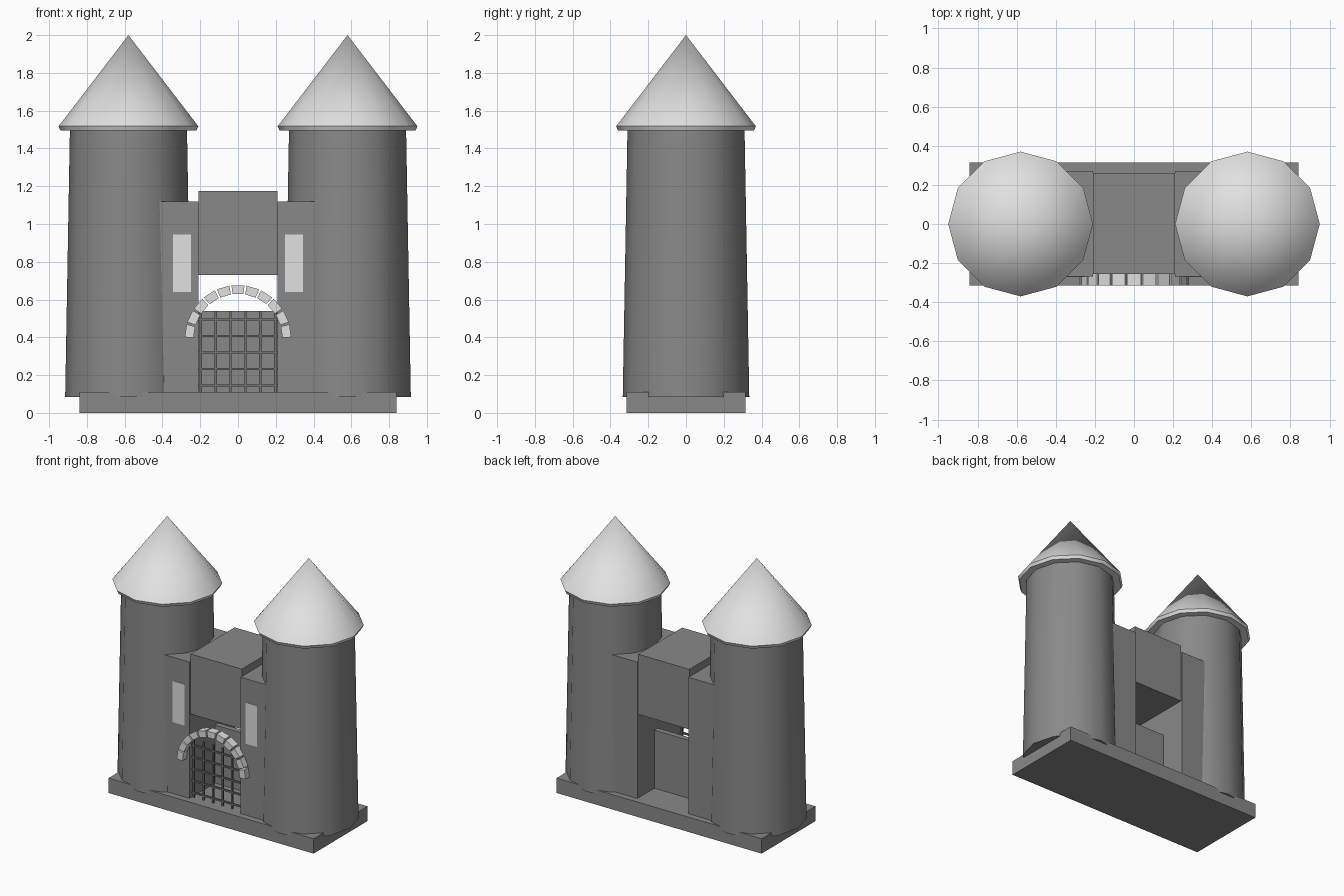
import bpy
import bmesh
import math

if "Cube" in bpy.data.objects:
    bpy.data.objects.remove(bpy.data.objects["Cube"])


def make_material(name, value):
    mat = bpy.data.materials.new(name)
    mat.use_nodes = True
    colour = (value, value, value, 1)
    mat.diffuse_color = colour
    mat.node_tree.nodes["Principled BSDF"].inputs["Base Color"].default_value = colour
    return mat


STONE = make_material("grey stone", 0.25)
PALE = make_material("pale stone", 0.75)
IRON = make_material("dark iron", 0.17)


def finish(name, bm, mat, smooth=False):
    bmesh.ops.recalc_face_normals(bm, faces=bm.faces)
    mesh = bpy.data.meshes.new(name)
    bm.to_mesh(mesh)
    bm.free()
    mesh.materials.append(mat)
    obj = bpy.data.objects.new(name, mesh)
    bpy.context.collection.objects.link(obj)
    if smooth:
        bpy.ops.object.select_all(action='DESELECT')
        obj.select_set(True)
        bpy.context.view_layer.objects.active = obj
        bpy.ops.object.shade_smooth_by_angle(angle=math.radians(35))
    return obj


def add_box(bm, x, y, z):
    """Add a box given its (low, high) range on each axis."""
    verts = bmesh.ops.create_cube(bm, size=1)["verts"]
    for v in verts:
        for axis, (low, high) in enumerate((x, y, z)):
            v.co[axis] = low if v.co[axis] < 0 else high
    return verts


def box(name, x, y, z, mat):
    bm = bmesh.new()
    add_box(bm, x, y, z)
    return finish(name, bm, mat)


def turned(name, x, profile, mat, sides=12):
    """Sweep (radius, height) points around a vertical axis; radius 0 is a tip."""
    bm = bmesh.new()
    rings = []
    for r, z in profile:
        count = sides if r else 1
        rings.append([bm.verts.new((x + r * math.cos(math.tau * i / sides),
                                    r * math.sin(math.tau * i / sides), z))
                      for i in range(count)])
    for low, high in zip(rings, rings[1:]):
        for i in range(sides):
            j = (i + 1) % sides
            if len(high) == 1:
                bm.faces.new((low[i], low[j], high[0]))
            else:
                bm.faces.new((low[i], low[j], high[j], high[i]))
    bm.faces.new(rings[0][::-1])
    if len(rings[-1]) > 1:
        bm.faces.new(rings[-1])
    return finish(name, bm, mat, smooth=True)


# Ground slab and the block bridging the gateway
box("base_slab", (-0.84, 0.84), (-0.315, 0.315), (0, 0.11), STONE)
box("gatehouse_block", (-0.21, 0.21), (-0.255, 0.26), (0.73, 1.175), STONE)
box("gate_panel", (-0.21, 0.21), (0.03, 0.07), (0.11, 0.54), STONE)

# Towers, roofs, side walls and windows on each side
for side, s in (("left", 1), ("right", -1)):
    turned(side + "_tower", s * 0.58, [(0.335, 0.085), (0.31, 1.5)], STONE)
    turned(side + "_roof", s * 0.58,
           [(0.36, 1.495), (0.37, 1.518), (0.36, 1.53), (0, 2)], PALE)
    box(side + "_gate_wall", sorted((s * 0.21, s * 0.5)), (-0.268, 0.27),
        (0.1, 1.12), STONE)
    box(side + "_window", sorted((s * 0.25, s * 0.345)), (-0.271, -0.265),
        (0.64, 0.945), PALE)

# Arch of separate wedge stones
STONES = 11
step = math.pi / STONES
bm = bmesh.new()
for i in range(STONES):
    mid = (i + 0.5) * step
    for v in add_box(bm, (-1, 1), (-0.315, -0.255), (0.235, 0.282)):
        radius = v.co.z
        angle = mid - v.co.x * step * 0.43
        v.co.x = radius * math.cos(angle)
        v.co.z = 0.395 + radius * math.sin(angle)
finish("arch_stones", bm, PALE)

# Portcullis grid
bm = bmesh.new()
half = 0.006
for i in range(6):
    x = -0.197 + i * 0.0788
    add_box(bm, (x - half, x + half), (-0.24, -0.228), (0.1, 0.54))
for i in range(5):
    z = 0.145 + i * 0.0875
    add_box(bm, (-0.21, 0.21), (-0.242, -0.23), (z - half, z + half))
finish("portcullis", bm, IRON)
